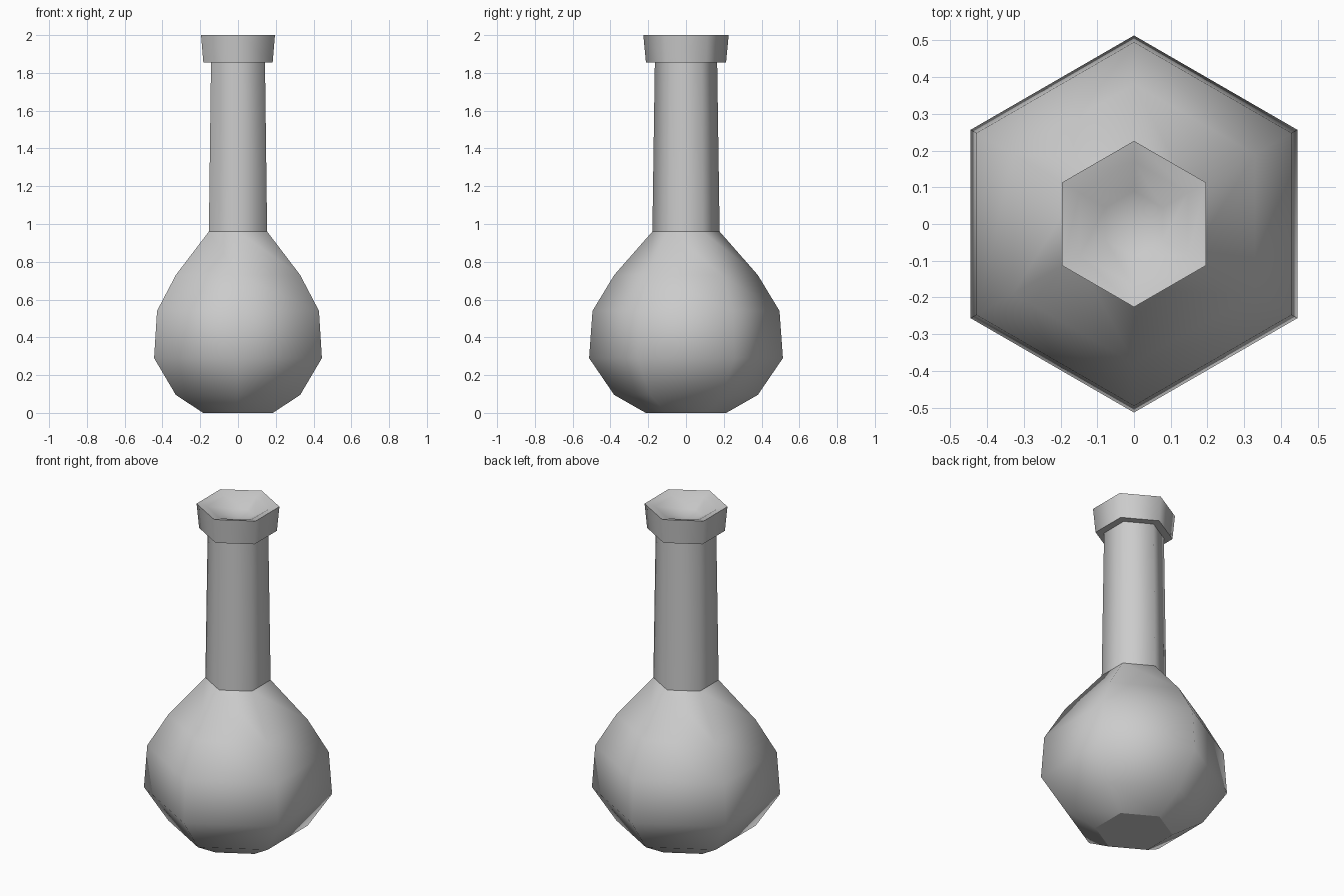
import bpy, bmesh
from math import cos, sin, tau

SIDES = 6

cube = bpy.data.objects.get("Cube")
if cube:
    bpy.data.objects.remove(cube, do_unlink=True)

glass = bpy.data.materials.new("light grey")
glass.use_nodes = True
grey = (0.6, 0.6, 0.6, 1)
glass.diffuse_color = grey
glass.node_tree.nodes["Principled BSDF"].inputs["Base Color"].default_value = grey


def lathe(name, profile, sharp=()):
    """Turn (radius, z) points into a six-sided part; listed rings stay sharp."""
    bm = bmesh.new()
    rings = []
    for r, z in profile:
        count = SIDES if r > 0 else 1
        rings.append([bm.verts.new((r * sin(tau * i / SIDES), r * cos(tau * i / SIDES), z))
                      for i in range(count)])
    for a, b in zip(rings, rings[1:]):
        for i in range(SIDES):
            j = (i + 1) % SIDES
            corners = [a[i % len(a)], a[j % len(a)], b[j % len(b)], b[i % len(b)]]
            bm.faces.new(list(dict.fromkeys(corners))).normal_flip()
    for face in bm.faces:
        face.smooth = True
    for k in sharp:
        for i in range(SIDES):
            bm.edges.get((rings[k][i], rings[k][(i + 1) % SIDES])).smooth = False
    mesh = bpy.data.meshes.new(name)
    bm.to_mesh(mesh)
    bm.free()
    mesh.materials.append(glass)
    obj = bpy.data.objects.new(name, mesh)
    bpy.context.collection.objects.link(obj)
    return obj


# Round bulb with a flat base
lathe("flask_bulb", [(0, 0), (0.213, 0), (0.38, 0.095), (0.513, 0.29),
                     (0.495, 0.54), (0.38, 0.73), (0.178, 0.96)], sharp=[1])

# Slightly tapered neck
lathe("flask_neck", [(0.178, 0.96), (0.165, 1.855)])

# Flared lip with a shallow dished top
lathe("flask_lip", [(0.16, 1.855), (0.212, 1.855), (0.226, 2.0),
                    (0.17, 1.985), (0.09, 1.94), (0, 1.925)], sharp=[1, 2])
